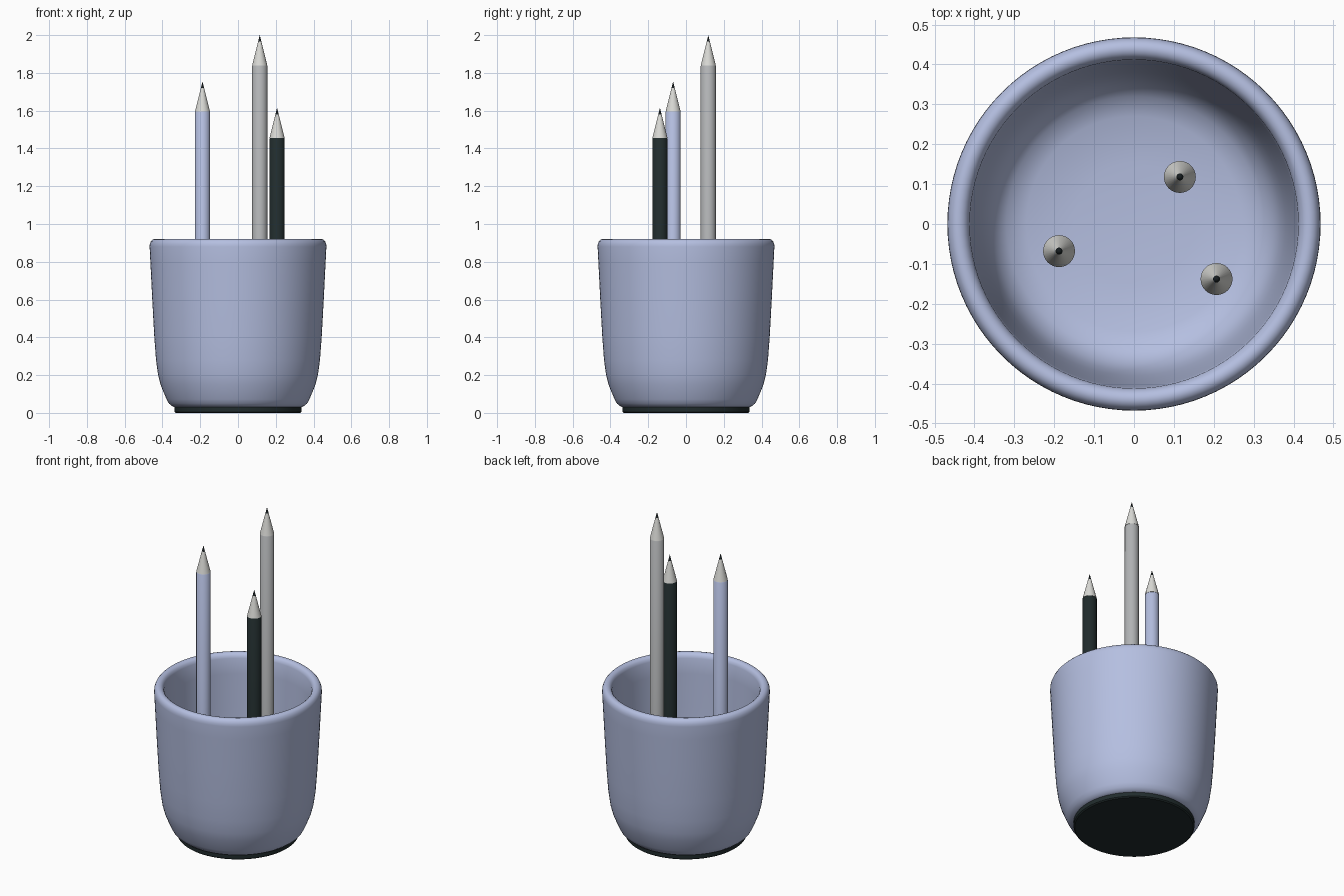
import bpy, bmesh, math

cube = bpy.data.objects.get("Cube")
if cube:
    bpy.data.objects.remove(cube, do_unlink=True)


def material(name, color):
    m = bpy.data.materials.new(name)
    m.use_nodes = True
    m.diffuse_color = (*color, 1)
    m.node_tree.nodes["Principled BSDF"].inputs["Base Color"].default_value = (*color, 1)
    return m


lavender = material("lavender", (0.46, 0.52, 0.75))
charcoal = material("charcoal", (0.015, 0.025, 0.026))
grey = material("grey", (0.45, 0.46, 0.47))
wood = material("pale_wood", (0.70, 0.70, 0.67))
lead = material("black_lead", (0.008, 0.012, 0.014))


def lathe(name, profile, mat, segments, location=(0, 0, 0), angle=40):
    """Spin a (radius, height) profile around the z axis."""
    bm = bmesh.new()
    verts = [bm.verts.new((r, 0, z)) for r, z in profile]
    edges = [bm.edges.new(pair) for pair in zip(verts, verts[1:])]
    bmesh.ops.spin(bm, geom=verts + edges, cent=(0, 0, 0), axis=(0, 0, 1),
                   angle=math.tau, steps=segments, use_duplicate=False)
    bmesh.ops.remove_doubles(bm, verts=bm.verts, dist=1e-5)
    bmesh.ops.recalc_face_normals(bm, faces=bm.faces)
    mesh = bpy.data.meshes.new(name)
    bm.to_mesh(mesh)
    bm.free()
    mesh.materials.append(mat)
    obj = bpy.data.objects.new(name, mesh)
    obj.location = location
    bpy.context.collection.objects.link(obj)
    bpy.ops.object.select_all(action="DESELECT")
    obj.select_set(True)
    bpy.context.view_layer.objects.active = obj
    bpy.ops.object.shade_smooth_by_angle(angle=math.radians(angle))
    return obj


# Cup: outer wall, rounded rim, inner wall and dished floor
outer = [(0, 0.03), (0.335, 0.03), (0.35, 0.036), (0.366, 0.05), (0.378, 0.072),
         (0.392, 0.105), (0.41, 0.15), (0.423, 0.2), (0.434, 0.28), (0.443, 0.4),
         (0.454, 0.6), (0.464, 0.8), (0.468, 0.88)]
rim = [(0.467, 0.895), (0.461, 0.909), (0.452, 0.918), (0.44, 0.921),
       (0.428, 0.918), (0.418, 0.909), (0.412, 0.893)]
inner = [(0.408, 0.8), (0.4, 0.6), (0.39, 0.4), (0.38, 0.28), (0.368, 0.2),
         (0.35, 0.15), (0.32, 0.115), (0.27, 0.095), (0.15, 0.085), (0, 0.08)]
lathe("cup", outer + rim + inner, lavender, 96)

# Dark foot pad under the cup
lathe("base_pad", [(0, 0), (0.33, 0), (0.337, 0.006), (0.337, 0.031), (0, 0.031)],
      charcoal, 96)

# Pencils: shaft, sharpened wood cone and lead point
RADIUS, CONE, POINT = 0.04, 0.16, 0.035


def pencil(name, x, y, top, mat):
    shoulder = top - CONE
    neck = RADIUS * POINT / CONE
    lathe(name + "_shaft", [(0, 0.08), (RADIUS, 0.08), (RADIUS, shoulder - 0.003),
                            (RADIUS - 0.002, shoulder), (0, shoulder)], mat, 32, (x, y, 0))
    lathe(name + "_wood_tip", [(0, shoulder), (RADIUS, shoulder), (neck, top - POINT),
                               (0, top - POINT)], wood, 32, (x, y, 0))
    lathe(name + "_lead_tip", [(0, top - POINT), (neck, top - POINT), (0, top)],
          lead, 32, (x, y, 0))


pencil("tall_pencil", 0.115, 0.118, 2.0, grey)
pencil("middle_pencil", -0.188, -0.068, 1.755, lavender)
pencil("short_pencil", 0.207, -0.138, 1.615, charcoal)
